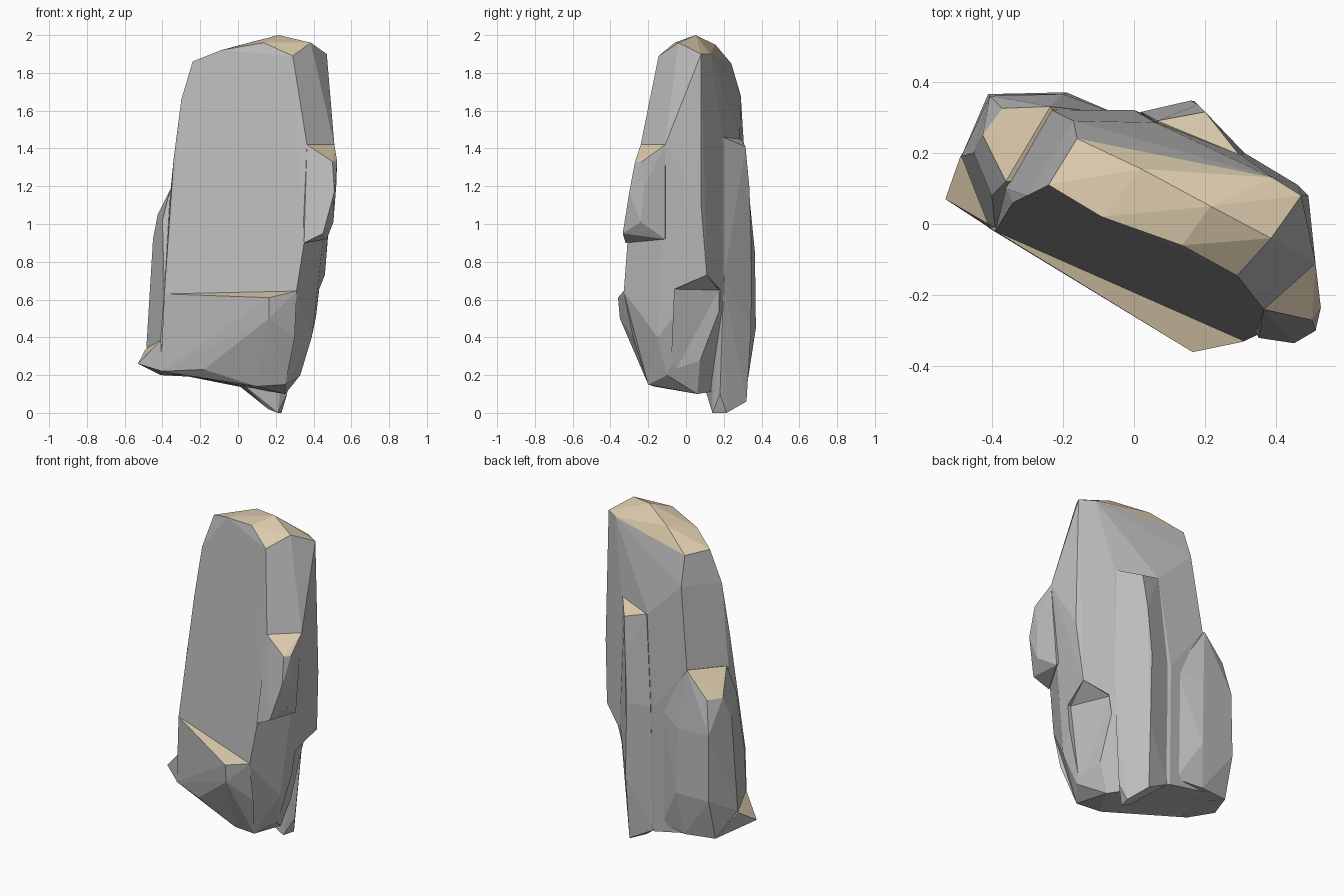
import bpy, bmesh, math


def hull(name, pts):
    """Faceted convex chunk of stone spanned by a few corner points."""
    bm = bmesh.new()
    for p in pts:
        bm.verts.new(p)
    res = bmesh.ops.convex_hull(bm, input=bm.verts)
    junk = {g for g in res["geom_interior"] + res["geom_unused"]
            if isinstance(g, bmesh.types.BMVert)}
    bmesh.ops.delete(bm, geom=[v for v in junk if v.is_valid], context='VERTS')
    bmesh.ops.recalc_face_normals(bm, faces=bm.faces)
    me = bpy.data.meshes.new(name)
    bm.to_mesh(me)
    bm.free()
    ob = bpy.data.objects.new(name, me)
    bpy.context.collection.objects.link(ob)
    return ob


def combine(base, other, op):
    mod = base.modifiers.new(op, 'BOOLEAN')
    mod.operation, mod.object, mod.solver = op, other, 'EXACT'
    dg = bpy.context.evaluated_depsgraph_get()
    me = bpy.data.meshes.new_from_object(base.evaluated_get(dg))
    base.modifiers.clear()
    base.data = me
    bpy.data.objects.remove(other)


# Main slab, crown to foot
rock = hull("standing_rock", [
    (0.215, 0.05, 2.0), (0.135, -0.06, 1.96), (0.29, -0.145, 1.89),
    (0.385, -0.04, 1.96), (0.47, 0.08, 1.9), (0.39, 0.13, 1.9),
    (0.02, 0.155, 1.95), (-0.16, 0.24, 1.85), (-0.24, 0.11, 1.86),
    (-0.09, 0.02, 1.92), (-0.17, 0.29, 1.68), (-0.30, 0.08, 1.66),
    (0.365, -0.24, 1.42), (0.51, -0.11, 1.42), (0.49, 0.08, 1.1),
    (0.30, 0.195, 1.44), (0.06, 0.285, 1.45), (-0.34, 0.06, 1.35),
    (-0.36, 0.10, 1.15), (-0.23, 0.32, 1.2), (0.35, -0.31, 0.9),
    (0.31, -0.33, 0.64), (-0.39, -0.02, 0.63), (0.42, -0.07, 0.66),
    (0.46, 0.11, 0.73), (0.31, 0.2, 0.65), (0.39, -0.15, 0.4),
    (0.33, -0.1, 0.2), (0.25, -0.2, 0.15), (0.1, -0.17, 0.14),
    (0.25, 0.06, 0.1), (0.0, 0.32, 0.9), (0.0, 0.31, 0.14),
    (-0.38, 0.0, 0.22), (-0.3, 0.3, 0.2)])

# Stepped shoulder on the left
left_shoulder = hull("left_shoulder", [
    (-0.36, 0.12, 1.18), (-0.235, 0.33, 1.2), (-0.37, 0.325, 1.05),
    (-0.425, 0.25, 1.05), (-0.40, 0.08, 1.02), (-0.45, 0.2, 0.92),
    (-0.405, 0.36, 0.85), (-0.2, 0.365, 0.85), (-0.41, 0.365, 0.45),
    (-0.19, 0.37, 0.45), (-0.41, 0.3, 0.2), (-0.22, 0.33, 0.19),
    (-0.485, 0.19, 0.35), (-0.41, 0.0, 0.38), (-0.39, -0.01, 0.63),
    (-0.40, 0.0, 0.22), (-0.05, 0.3, 0.2), (-0.05, 0.31, 0.9),
    (-0.1, 0.1, 1.1), (-0.1, 0.1, 0.2)])

# Pointed toe at lower left
left_toe = hull("left_toe", [
    (-0.53, 0.07, 0.26), (-0.488, 0.19, 0.34), (-0.41, 0.0, 0.385),
    (-0.40, -0.015, 0.22), (-0.41, 0.3, 0.2), (-0.2, 0.1, 0.2),
    (-0.2, 0.1, 0.38)])

# Jutting block on the right front edge
right_block = hull("right_block", [
    (0.365, -0.24, 1.42), (0.51, -0.11, 1.42), (0.525, -0.235, 1.33),
    (0.5, -0.27, 1.33), (0.51, -0.30, 1.17), (0.52, -0.22, 1.2),
    (0.45, -0.335, 0.95), (0.35, -0.32, 0.9), (0.505, -0.24, 1.01),
    (0.47, -0.11, 0.92), (0.25, -0.1, 1.2)])

# Shelf along the lower front
front_ledge = hull("front_ledge", [
    (-0.39, -0.02, 0.63), (-0.32, -0.065, 0.6), (0.165, -0.36, 0.61),
    (0.31, -0.33, 0.645), (0.165, -0.35, 0.5), (0.0, -0.25, 0.4),
    (0.30, -0.28, 0.4), (-0.08, -0.18, 0.27), (-0.18, -0.13, 0.23),
    (-0.41, -0.01, 0.22), (0.1, -0.17, 0.14), (0.25, -0.2, 0.15),
    (0.0, 0.0, 0.63), (0.0, 0.0, 0.2)])

# Rib down the back, ending in the lowest foot
back_rib = hull("back_rib", [
    (0.065, 0.29, 1.45), (0.2, 0.315, 1.41), (0.295, 0.195, 1.46),
    (0.18, 0.335, 1.2), (0.16, 0.347, 0.9), (0.17, 0.345, 0.45),
    (0.31, 0.2, 0.7), (0.16, 0.32, 0.06), (0.23, 0.215, 0.0),
    (0.21, 0.14, 0.0), (0.16, 0.15, 0.02), (0.26, 0.18, 0.1),
    (0.02, 0.315, 0.9), (0.01, 0.3, 0.14), (0.1, 0.1, 1.3),
    (0.05, 0.1, 0.13)])

for part in (left_shoulder, left_toe, right_block, front_ledge, back_rib):
    combine(rock, part, 'UNION')

# Undercut low on the right side
undercut = hull("undercut_cutter", [
    (0.41, -0.06, 0.655), (0.46, 0.11, 0.73), (0.32, 0.175, 0.65),
    (0.37, 0.05, 0.6), (0.33, -0.08, 0.18), (0.31, 0.05, 0.1),
    (0.27, 0.18, 0.05), (0.6, -0.06, 0.655), (0.6, 0.11, 0.73),
    (0.6, 0.3, 0.65), (0.6, -0.06, 0.1), (0.6, 0.3, 0.0)])
undercut.hide_render = True
combine(rock, undercut, 'DIFFERENCE')

# Merge nearly coplanar facets, then tint the upward faces
bm = bmesh.new()
bm.from_mesh(rock.data)
bmesh.ops.remove_doubles(bm, verts=bm.verts, dist=0.002)
bmesh.ops.dissolve_limit(bm, angle_limit=math.radians(3),
                         verts=bm.verts, edges=bm.edges)
bm.normal_update()
for f in bm.faces:
    f.smooth = False
    f.material_index = 1 if f.normal.z > 0.45 else 0
bm.to_mesh(rock.data)
bm.free()
rock.data.materials.clear()
for name, col in (("stone", (0.5, 0.5, 0.5, 1)), ("sandy_top", (0.72, 0.6, 0.42, 1))):
    mat = bpy.data.materials.new(name)
    mat.diffuse_color = col
    rock.data.materials.append(mat)
# restore the tint after the slots were rebuilt
for p in rock.data.polygons:
    p.material_index = 1 if p.normal.z > 0.45 else 0
